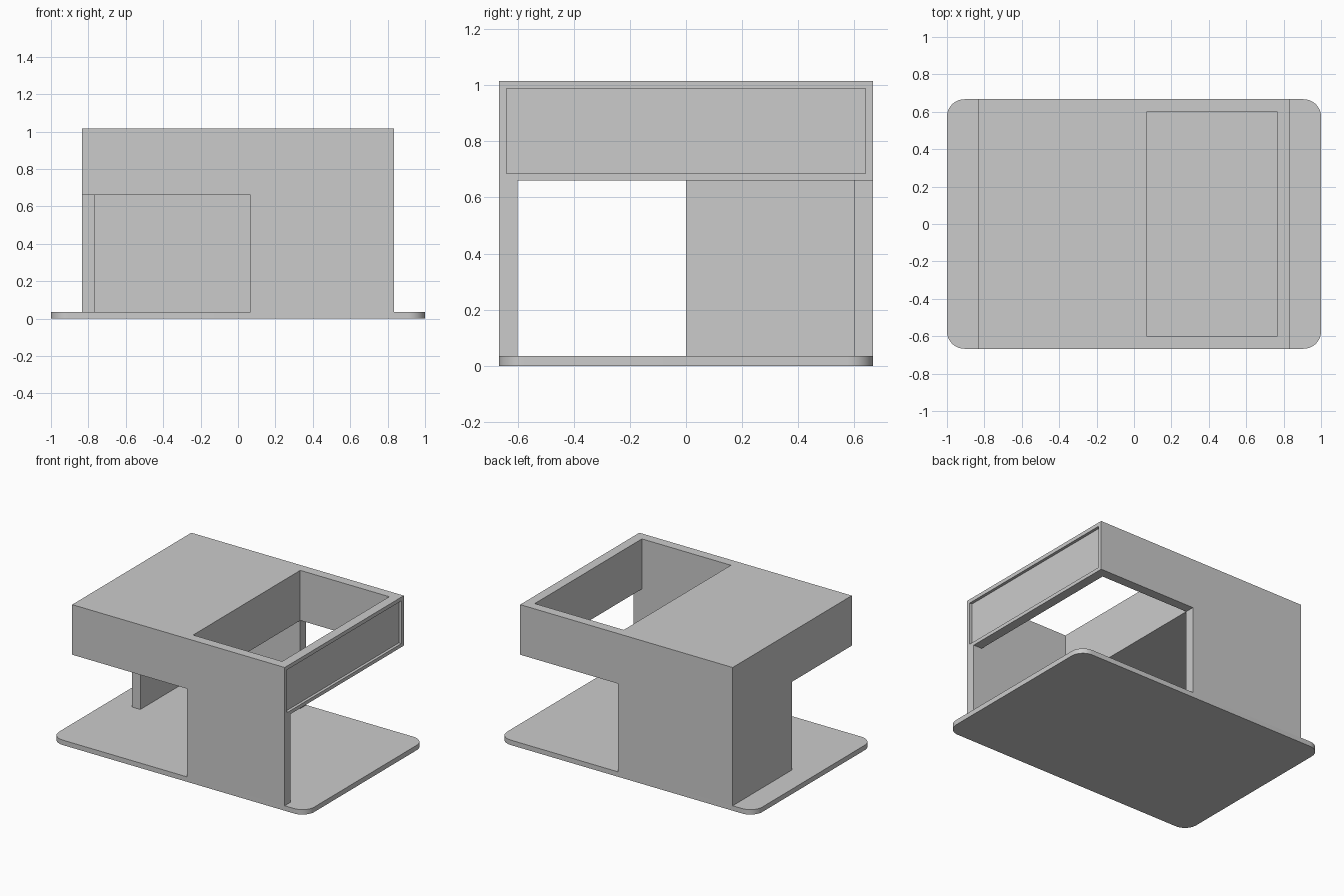
import bpy, bmesh

if "Cube" in bpy.data.objects:
    bpy.data.objects.remove(bpy.data.objects["Cube"])

W, D = 0.833, 0.667        # half width and half depth of the body
BASE, SHELF, TOP = 0.035, 0.66, 1.015
T = 0.067                  # wall thickness
MID = 0.068                # x where the wall openings and top well begin


def box(name, x, y, z):
    """Box from (min, max) ranges."""
    bm = bmesh.new()
    bmesh.ops.create_cube(bm, size=1)
    for v in bm.verts:
        v.co = [r[0] if c < 0 else r[1] for c, r in zip(v.co, (x, y, z))]
    mesh = bpy.data.meshes.new(name)
    bm.to_mesh(mesh)
    bm.free()
    ob = bpy.data.objects.new(name, mesh)
    bpy.context.collection.objects.link(ob)
    return ob


def apply_modifiers(ob):
    bpy.context.view_layer.objects.active = ob
    for m in list(ob.modifiers):
        bpy.ops.object.modifier_apply(modifier=m.name)


def cut(ob, x, y, z):
    cutter = box("cutter", x, y, z)
    cutter.hide_render = True
    mod = ob.modifiers.new("cut", 'BOOLEAN')
    mod.operation, mod.solver, mod.object = 'DIFFERENCE', 'EXACT', cutter
    apply_modifiers(ob)
    bpy.data.objects.remove(cutter)


# Base plate with rounded vertical corners
base = box("base_plate", (-1, 1), (-D, D), (0, BASE))
bm = bmesh.new()
bm.from_mesh(base.data)
corners = [e for e in bm.edges if abs(e.verts[0].co.z - e.verts[1].co.z) > 0.01]
bmesh.ops.bevel(bm, geom=corners, offset=0.093, segments=10, profile=0.5, affect='EDGES')
bm.to_mesh(base.data)
bm.free()
bpy.ops.object.select_all(action='DESELECT')
base.select_set(True)
bpy.context.view_layer.objects.active = base
bpy.ops.object.shade_smooth_by_angle()

# Cabinet body, carved from one block
body = box("cabinet_body", (-W, W), (-D, D), (BASE, TOP))
low = (0, SHELF)
cut(body, (T - W, 0.95), (T - D, D - T), low)          # lower cavity, open on the right
cut(body, (-0.95, MID), (-0.8, 0), low)                # front left opening
cut(body, (MID, 0.95), (0, 0.8), low)                  # back right opening
cut(body, (MID, W - T), (T - D, D - T), (0.5, 1.2))    # open well in the top
cut(body, (W - 0.02, 0.95), (-0.64, 0.64), (0.685, 0.988))  # recessed side panel
